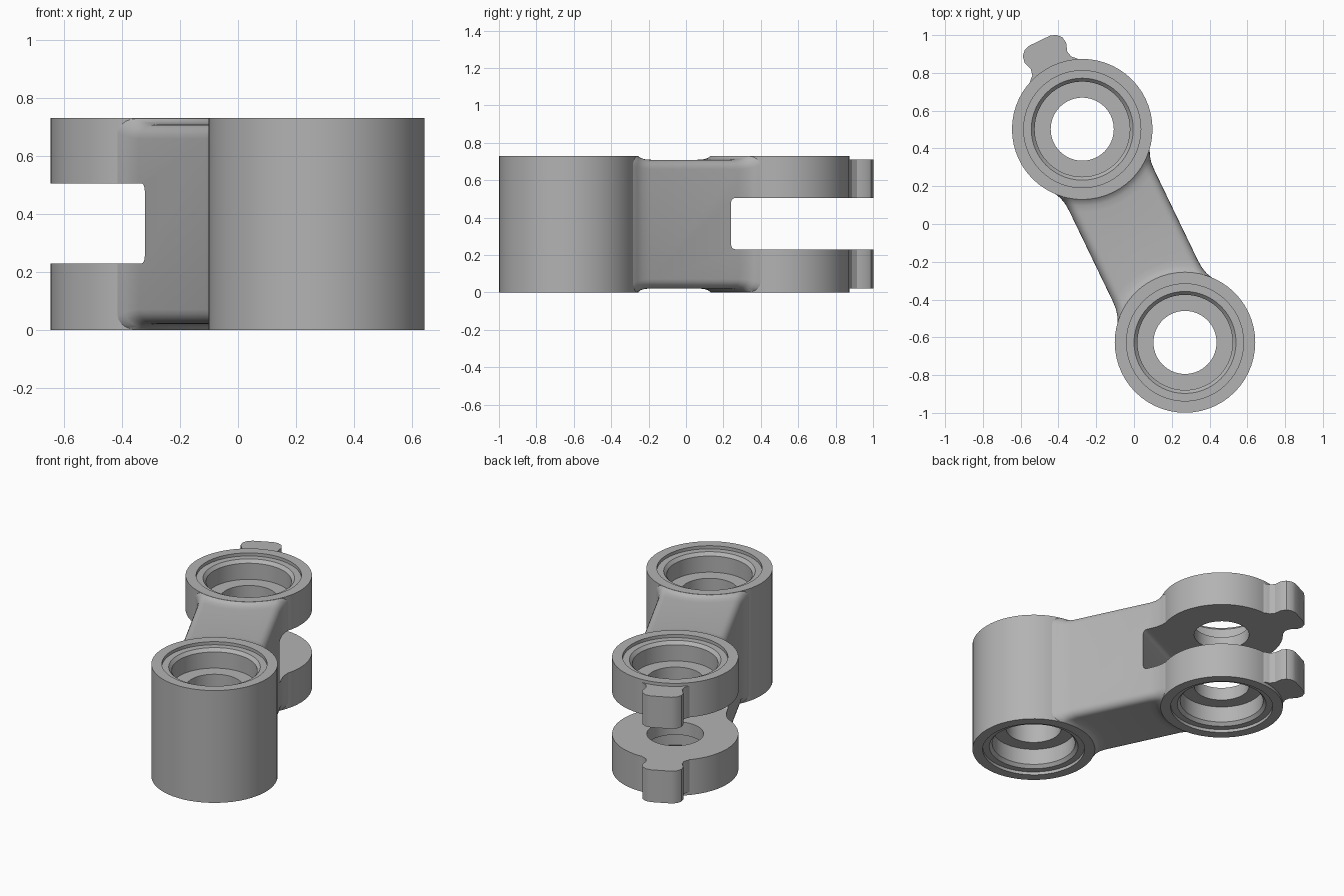
import bpy, bmesh, math
from mathutils import Vector

cube = bpy.data.objects.get("Cube")
if cube:
    bpy.data.objects.remove(cube, do_unlink=True)

HEIGHT = 0.73
MID = HEIGHT / 2
SLOT_LOW, SLOT_HIGH = 0.23, 0.505
FORK = Vector((-0.274, 0.502, 0))      # axis of the forked end
BOSS = Vector((0.27, -0.627, 0))       # axis of the solid end
SPAN = (BOSS - FORK).length
ANGLE = math.atan2(BOSS.y - FORK.y, BOSS.x - FORK.x)
OUTER, HOLE = 0.372, 0.167
# Counterbore as radius and depth, from rim to floor
BORE = [(0.31, 0), (0.31, 0.02), (0.27, 0.02), (0.252, 0.04), (0.252, 0.145), (HOLE, 0.145)]

grey = bpy.data.materials.new("plain_grey")
grey.use_nodes = True
grey.diffuse_color = (0.45, 0.45, 0.45, 1)
grey.node_tree.nodes["Principled BSDF"].inputs["Base Color"].default_value = grey.diffuse_color


def make(name, bm, location, angle=0.0):
    bmesh.ops.recalc_face_normals(bm, faces=bm.faces)
    mesh = bpy.data.meshes.new(name)
    bm.to_mesh(mesh)
    bm.free()
    mesh.materials.append(grey)
    ob = bpy.data.objects.new(name, mesh)
    bpy.context.collection.objects.link(ob)
    ob.location = location
    ob.rotation_euler.z = angle
    return ob


def smooth(ob):
    bpy.ops.object.select_all(action='DESELECT')
    ob.select_set(True)
    bpy.context.view_layer.objects.active = ob
    bpy.ops.object.shade_smooth_by_angle(angle=math.radians(30))


def lathe(name, profile, location, sides=56):
    """Revolve a closed profile of (radius, z) around the vertical axis."""
    bm = bmesh.new()
    rings = []
    for i in range(sides):
        a = math.tau * i / sides
        rings.append([bm.verts.new((r * math.cos(a), r * math.sin(a), z)) for r, z in profile])
    n = len(profile)
    for i in range(sides):
        p, q = rings[i], rings[(i + 1) % sides]
        for k in range(n):
            bm.faces.new((p[k], q[k], q[(k + 1) % n], p[(k + 1) % n]))
    ob = make(name, bm, location)
    smooth(ob)
    return ob


def prism(name, outline, low, high):
    """Extrude a plan outline upward."""
    bm = bmesh.new()
    face = bm.faces.new([bm.verts.new((x, y, low)) for x, y in outline])
    up = bmesh.ops.extrude_face_region(bm, geom=[face])["geom"]
    bmesh.ops.translate(bm, verts=[v for v in up if isinstance(v, bmesh.types.BMVert)],
                        vec=(0, 0, high - low))
    ob = make(name, bm, FORK, ANGLE)
    smooth(ob)
    return ob


# Bored rings: one tall boss and the two fork rings
bore_down = [(r, HEIGHT - d) for r, d in BORE]
bore_up = [(r, d) for r, d in reversed(BORE)]
lathe("solid_boss", [(OUTER, 0), (OUTER, HEIGHT)] + bore_down + bore_up, BOSS)
lathe("upper_fork_ring", [(OUTER, SLOT_HIGH), (OUTER, HEIGHT)] + bore_down + [(HOLE, SLOT_HIGH)], FORK)
lathe("lower_fork_ring", [(HOLE, SLOT_LOW)] + bore_up + [(OUTER, 0), (OUTER, SLOT_LOW)], FORK)

# Stop lugs on the fork rings
half = [(-0.33, 0.15), (-0.352, 0.135), (-0.372, 0.114), (-0.405, 0.107), (-0.45, 0.122),
        (-0.485, 0.116), (-0.51, 0.092), (-0.52, 0.06)]
lug = half + [(x, -y) for x, y in reversed(half)]
prism("upper_lug", lug, SLOT_HIGH, 0.71)
prism("lower_lug", lug, 0.02, SLOT_LOW)


def section(width, height, corner=0.05):
    """Upper half of a rounded rectangle, as (across, up)."""
    right = [(width - corner + corner * math.cos(a), height - corner + corner * math.sin(a))
             for a in (math.pi / 2 * k / 5 for k in range(6))]
    flat = [((width - corner) * k / 5, height) for k in range(4, -5, -1)]
    return right + flat + [(-x, z) for x, z in reversed(right)]


# Connecting arm, flaring into both ends: (distance from axis, half width, half height)
flare = [(0.345, 0.285, 0.364), (0.372, 0.276, 0.364), (0.384, 0.262, 0.354),
         (0.405, 0.253, 0.347), (0.44, 0.25, 0.344)]
bm = bmesh.new()
rows = []
for far, stations in ((False, flare), (True, flare[::-1])):
    for dist, width, height in stations:
        top, low = [], []
        for v, z in section(width, height):
            u = math.sqrt(dist * dist - v * v)
            u = SPAN - u if far else u
            top.append(bm.verts.new((u, v, MID + z)))
            low.append(bm.verts.new((u, v, MID - z)))
        rows.append((top, low))
count = len(rows[0][0])
for (t0, l0), (t1, l1) in zip(rows, rows[1:]):
    r0, r1 = t0 + l0[::-1], t1 + l1[::-1]
    for k in range(len(r0)):
        j = (k + 1) % len(r0)
        bm.faces.new((r0[k], r0[j], r1[j], r1[k]))
for top, low in (rows[0], rows[-1]):
    for k in range(count - 1):
        bm.faces.new((top[k], top[k + 1], low[k + 1], low[k]))
arm = make("connecting_arm", bm, FORK, ANGLE)

# Slot between the fork rings, with rounded inner corners
bm = bmesh.new()
bmesh.ops.create_cube(bm, size=1)
for v in bm.verts:
    v.co = (0.41 if v.co.x > 0 else -0.2, v.co.y, SLOT_HIGH if v.co.z > 0 else SLOT_LOW)
inner = [e for e in bm.edges
         if all(v.co.x > 0 for v in e.verts) and e.verts[0].co.z == e.verts[1].co.z]
bmesh.ops.bevel(bm, geom=inner, offset=0.025, segments=5, profile=0.5, affect='EDGES')
cutter = make("slot_cutter", bm, FORK, ANGLE)
cutter.hide_render = True

cut = arm.modifiers.new("slot", 'BOOLEAN')
cut.operation = 'DIFFERENCE'
cut.solver = 'EXACT'
cut.object = cutter
bpy.context.view_layer.update()
bpy.ops.object.select_all(action='DESELECT')
arm.select_set(True)
bpy.context.view_layer.objects.active = arm
bpy.ops.object.modifier_apply(modifier=cut.name)
bpy.data.objects.remove(cutter, do_unlink=True)
smooth(arm)
